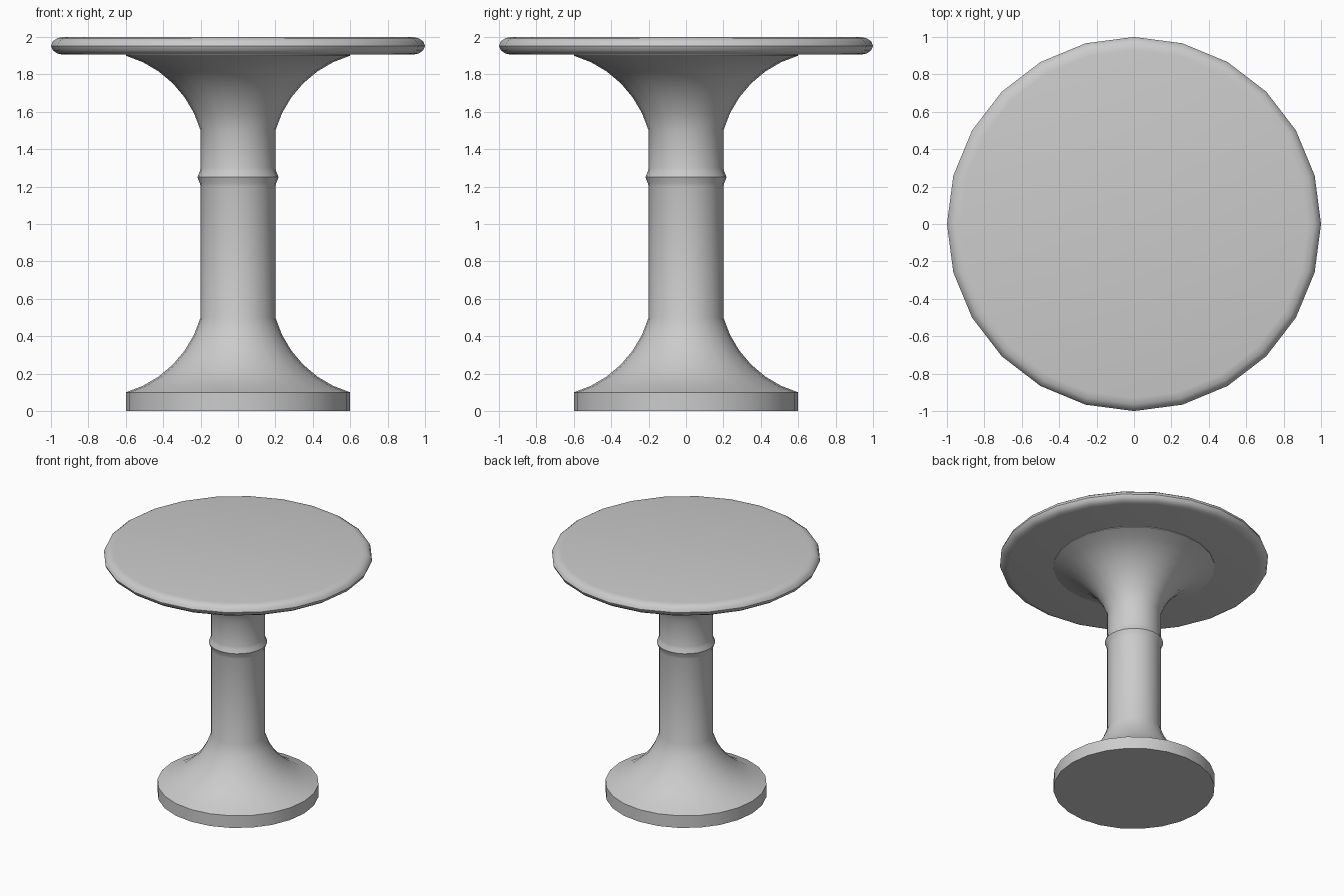
import bpy, bmesh, math

if "Cube" in bpy.data.objects:
    bpy.data.objects.remove(bpy.data.objects["Cube"])

SIDES = 24


def lathe(name, profile, angle=40):
    """Revolve an (r, z) profile, listed bottom to top, and cap both ends."""
    bm = bmesh.new()
    rings = []
    for r, z in profile:
        rings.append([bm.verts.new((r * math.cos(2 * math.pi * i / SIDES),
                                    r * math.sin(2 * math.pi * i / SIDES), z))
                      for i in range(SIDES)])
    for a, b in zip(rings, rings[1:]):
        for i in range(SIDES):
            j = (i + 1) % SIDES
            bm.faces.new((a[i], a[j], b[j], b[i]))
    bm.faces.new(rings[0][::-1])
    bm.faces.new(rings[-1])
    mesh = bpy.data.meshes.new(name)
    bm.to_mesh(mesh)
    bm.free()
    ob = bpy.data.objects.new(name, mesh)
    bpy.context.collection.objects.link(ob)
    bpy.ops.object.select_all(action='DESELECT')
    ob.select_set(True)
    bpy.context.view_layer.objects.active = ob
    bpy.ops.object.shade_smooth_by_angle(angle=math.radians(angle))
    return ob


# Concave flare from (0.6, 0.1) up to (0.2, 0.5): a shallow circular arc
HALF, STEPS = math.radians(29), 6
R = 0.2 * math.sqrt(2) / math.sin(HALF)
C = R * math.cos(HALF) / math.sqrt(2)
flare = []
for k in range(STEPS + 1):
    a = math.radians(225) + HALF - 2 * HALF * k / STEPS
    flare.append((0.4 + C + R * math.cos(a), 0.3 + C + R * math.sin(a)))

# Foot, stem with bead, and upper flare in one turned piece
bead = [(0.2, 1.2), (0.205, 1.22), (0.217, 1.25), (0.205, 1.28), (0.2, 1.3)]
upper = [(r, 2.0 - z) for r, z in reversed(flare)]
lathe("pedestal", [(0.6, 0.0)] + flare + bead + upper + [(0.6, 1.92)])

# Round top with a rolled rim
rim = [(0.93, 1.905), (0.965, 1.911), (0.99, 1.928), (1.0, 1.952),
       (0.99, 1.977), (0.965, 1.994), (0.93, 2.0)]
lathe("table_top", rim)
